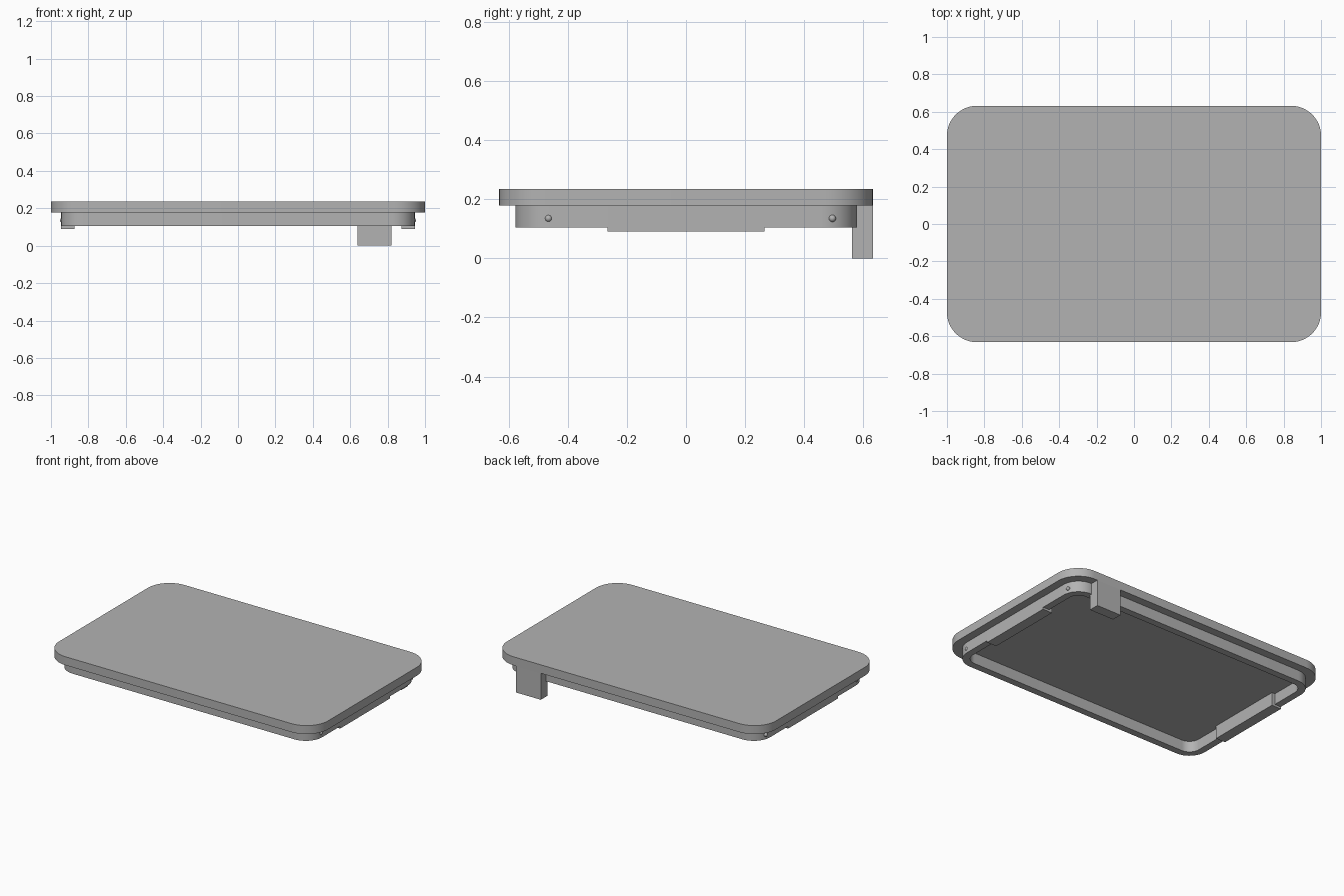
import bpy, bmesh, math

cube = bpy.data.objects.get("Cube")
if cube:
    bpy.data.objects.remove(cube, do_unlink=True)

grey = bpy.data.materials.new("plain_grey")
grey.use_nodes = True
grey.diffuse_color = (0.45, 0.45, 0.45, 1)
grey.node_tree.nodes["Principled BSDF"].inputs["Base Color"].default_value = grey.diffuse_color


def finish(name, bm):
    """Turn a bmesh into a named object with smooth corners and sharp edges."""
    bmesh.ops.recalc_face_normals(bm, faces=bm.faces)
    mesh = bpy.data.meshes.new(name)
    bm.to_mesh(mesh)
    bm.free()
    mesh.materials.append(grey)
    ob = bpy.data.objects.new(name, mesh)
    bpy.context.collection.objects.link(ob)
    bpy.ops.object.select_all(action='DESELECT')
    ob.select_set(True)
    bpy.context.view_layer.objects.active = ob
    bpy.ops.object.shade_smooth_by_angle(angle=math.radians(30))
    return ob


def rounded_loop(bm, hx, hy, r, z, steps=12):
    """Ring of vertices around a rounded rectangle."""
    loop = []
    for q, (sx, sy) in enumerate(((1, 1), (-1, 1), (-1, -1), (1, -1))):
        for i in range(steps + 1):
            a = (q + i / steps) * math.pi / 2
            loop.append(bm.verts.new((sx * (hx - r) + r * math.cos(a),
                                      sy * (hy - r) + r * math.sin(a), z)))
    return loop


def bridge(bm, a, b):
    for i in range(len(a)):
        j = (i + 1) % len(a)
        bm.faces.new((a[i], a[j], b[j], b[i]))


def box(name, x, y, z):
    bm = bmesh.new()
    bmesh.ops.create_cube(bm, size=1)
    for v in bm.verts:
        v.co = [lo + (c + 0.5) * (hi - lo) for c, (lo, hi) in zip(v.co, (x, y, z))]
    return finish(name, bm)


TOP, UNDER, RIM = 0.235, 0.178, 0.104

# Rounded top panel
bm = bmesh.new()
low = rounded_loop(bm, 1, 0.632, 0.16, UNDER)
high = rounded_loop(bm, 1, 0.632, 0.16, TOP)
bridge(bm, low, high)
bm.faces.new(low)
bm.faces.new(high)
finish("top_panel", bm)

# Open frame beneath the panel
bm = bmesh.new()
wall = 0.047
loops = [rounded_loop(bm, 0.945 - t, 0.577 - t, 0.12 - t, z)
         for t, z in ((0, UNDER), (0, RIM), (wall, RIM), (wall, UNDER))]
for a, b in zip(loops, loops[1:] + loops[:1]):
    bridge(bm, a, b)
finish("under_frame", bm)

# Side strips and round studs, on both sides
for side, s in (("left", 1), ("right", -1)):
    box(side + "_strip", sorted((s * 0.875, s * 0.946)), (-0.265, 0.265), (0.09, UNDER))
    for place, y in (("front", -0.465), ("back", 0.495)):
        bm = bmesh.new()
        bmesh.ops.create_uvsphere(bm, u_segments=16, v_segments=10, radius=0.012)
        bmesh.ops.translate(bm, verts=bm.verts, vec=(s * 0.94, y, 0.135))
        finish(f"{side}_{place}_stud", bm)

# Block hanging from the back edge
box("back_block", (0.638, 0.822), (0.562, 0.632), (0, UNDER))
